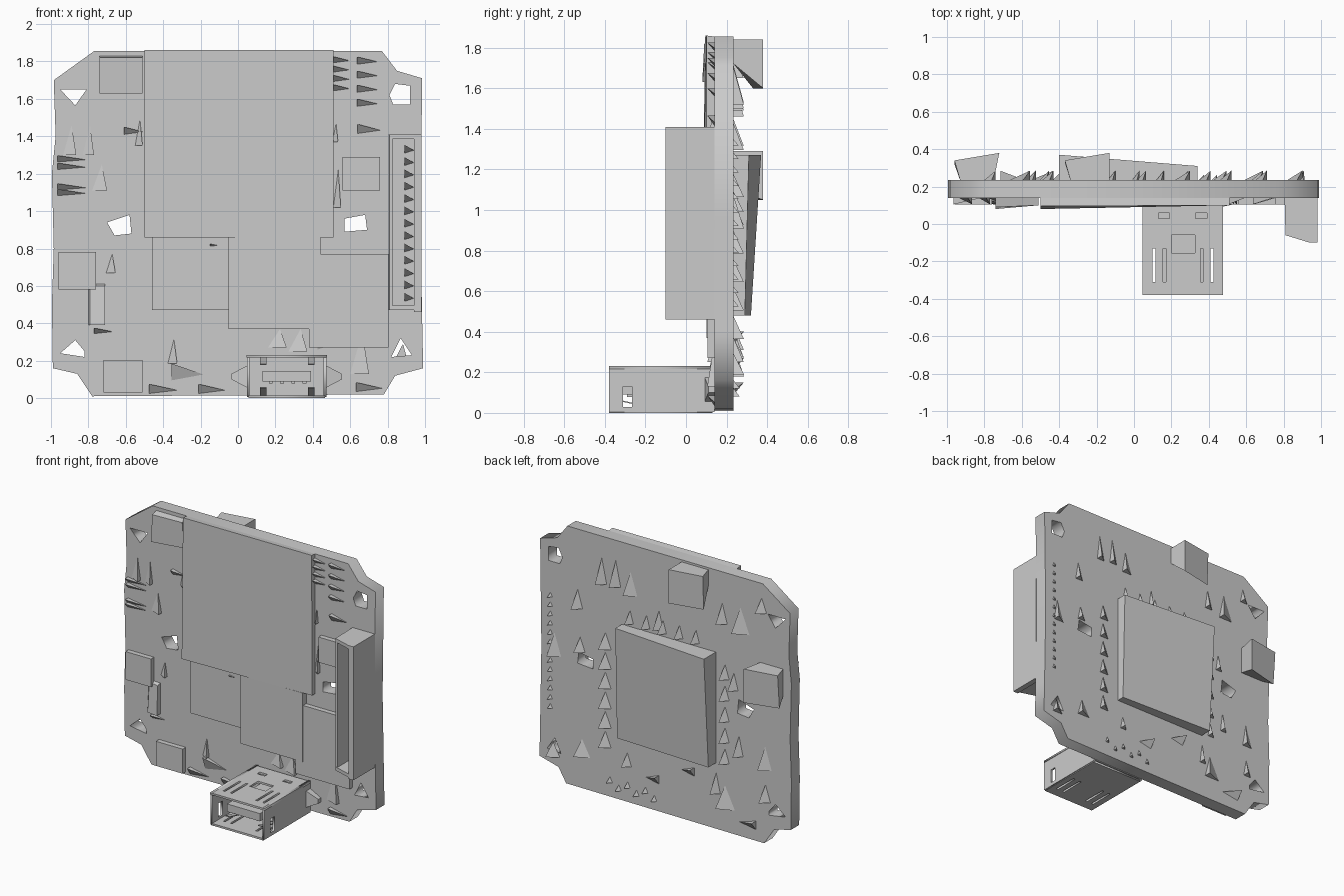
import bpy, bmesh
from math import radians

FRONT, BACK = 0.14, 0.235   # board faces in y


def add_mesh(name, verts, faces):
    me = bpy.data.meshes.new(name)
    me.from_pydata(verts, [], faces)
    bm = bmesh.new()
    bm.from_mesh(me)
    bmesh.ops.recalc_face_normals(bm, faces=bm.faces[:])
    bm.to_mesh(me)
    bm.free()
    ob = bpy.data.objects.new(name, me)
    bpy.context.collection.objects.link(ob)
    return ob


HEX = [(0, 1, 2, 3), (4, 5, 6, 7), (0, 1, 5, 4), (1, 2, 6, 5), (2, 3, 7, 6), (3, 0, 4, 7)]


def rect(x0, x1, z0, z1, ys):
    # corners in order; ys is one depth or four depths
    ys = ys if isinstance(ys, (list, tuple)) else [ys] * 4
    return [(x, y, z) for (x, z), y in zip([(x0, z0), (x1, z0), (x1, z1), (x0, z1)], ys)]


def block(name, base, top):
    return add_mesh(name, base + top, HEX)


def box(name, x0, x1, y0, y1, z0, z1):
    return block(name, rect(x0, x1, z0, z1, y0), rect(x0, x1, z0, z1, y1))


def plate(name, outline, holes, thick, loc, rot=(0, 0, 0)):
    # flat plate with cut-outs, from a filled 2D curve
    cu = bpy.data.curves.new(name, 'CURVE')
    cu.dimensions, cu.fill_mode, cu.extrude = '2D', 'BOTH', thick / 2
    for pts in [outline] + holes:
        sp = cu.splines.new('POLY')
        sp.points.add(len(pts) - 1)
        for p, c in zip(sp.points, pts):
            p.co = (c[0], c[1], 0, 1)
        sp.use_cyclic_u = True
    tmp = bpy.data.objects.new(name + "_curve", cu)
    bpy.context.collection.objects.link(tmp)
    dg = bpy.context.evaluated_depsgraph_get()
    me = bpy.data.meshes.new_from_object(tmp.evaluated_get(dg))
    bpy.data.objects.remove(tmp)
    ob = bpy.data.objects.new(name, me)
    ob.location = loc
    ob.rotation_euler = [radians(a) for a in rot]
    bpy.context.collection.objects.link(ob)
    return ob


def square(x0, x1, y0, y1):
    return [(x0, y0), (x1, y0), (x1, y1), (x0, y1)]


def shards(name, items, y0, lift):
    # small faceted components: pointed wedges lying on the board
    verts, faces = [], []
    for x, z, w, h in items:
        w2, h2 = w / 2, h / 2
        if h >= w:
            pts = [(x - w2, z - h2), (x + w2, z - h2), (x + w2 * .3, z + h2)]
            top = (x + w2, z - h2)
        else:
            pts = [(x - w2, z - h2), (x - w2, z + h2), (x + w2, z - h2 * .3)]
            top = (x - w2, z + h2)
        n = len(verts)
        verts += [(a, y0, b) for a, b in pts] + [(top[0], y0 + lift, top[1])]
        faces += [(n, n + 1, n + 2), (n, n + 1, n + 3), (n + 1, n + 2, n + 3), (n + 2, n, n + 3)]
    return add_mesh(name, verts, faces)


# circuit board with mounting holes
outline = [(-.78, .01), (.78, .02), (.84, .12), (.99, .16), (.985, .4), (.975, .95), (.985, 1.71),
           (.85, 1.75), (.77, 1.855), (-.77, 1.855), (-.985, 1.7), (-.975, 1.4), (-.995, 1.2),
           (-.985, .8), (-.995, .5), (-.99, .16), (-.86, .13)]
holes = [[(-.95, 1.65), (-.81, 1.65), (-.87, 1.565)],
         [(-.95, .24), (-.82, .22), (-.82, .25), (-.87, .31)],
         [(.81, 1.62), (.84, 1.68), (.92, 1.67), (.92, 1.57), (.83, 1.57)],
         [(.87, .32), (.93, .23), (.82, .22)],
         [(-.70, .94), (-.58, .98), (-.57, .88), (-.66, .87)],
         [(.57, .96), (.68, .98), (.69, .9), (.57, .89)]]
plate("circuit_board", outline, holes, BACK - FRONT, (0, (FRONT + BACK) / 2, 0), (90, 0, 0))

# flat chips on the front
block("main_module", rect(-.5, .51, .86, 1.855, FRONT), rect(-.5, .51, .86, 1.86, [.08, .105, .10, .095]))
for i, (x0, x1, z0, z1, y) in enumerate([(-.46, -.05, .47, .86, .12), (-.05, .44, .37, .86, .10),
                                         (.38, .805, .27, .77, .105)]):
    box(f"front_chip_{i}", x0, x1, y, FRONT, z0, z1)
for i, (x0, x1, z0, z1) in enumerate([(-.96, -.76, .58, .78), (-.72, -.51, .03, .205),
                                      (.56, .76, 1.11, 1.29)]):
    box(f"small_chip_{i}", x0, x1, .105, FRONT, z0, z1)
block("slanted_part", rect(-.80, -.71, .39, .61, FRONT), rect(-.79, -.71, .39, .60, [.11, .10, .11, .13]))
block("corner_part", rect(-.74, -.51, 1.65, 1.83, FRONT), rect(-.74, -.51, 1.63, 1.82, [.08, .12, .10, .09]))

# small front components
front = [(-.90, 1.38, .07, .16), (-.80, 1.38, .06, .16), (-.53, 1.42, .04, .14), (-.74, 1.18, .08, .14),
         (-.68, .72, .05, .1), (-.35, .25, .05, .13), (.32, .31, .1, .12), (.21, .32, .1, .1),
         (.65, .24, .1, .22), (.48, .31, .11, .1), (.52, 1.42, .03, .1), (.53, 1.12, .04, .2),
         (-.72, .36, .1, .03), (-.4, .05, .15, .05), (-.14, .05, .14, .05), (-.56, 1.43, .1, .04),
         (-.1, .81, .1, .03), (.7, 1.44, .12, .05), (.7, .06, .14, .05), (-.27, .14, .17, .09)]
front += [(.55, 1.66 + .05 * i, .09, .035) for i in range(4)]
front += [(.69, 1.58 + .075 * i, .11, .04) for i in range(4)]
front += [(-.89, z, .15, .035) for z in (1.28, 1.24, 1.13, 1.10)]
shards("front_components", front, FRONT, -.035)

# back processor with sloping top, and two power inductors
block("back_chip", rect(-.40, .34, .48, 1.27, BACK), rect(-.40, .34, .48, 1.27, [.32, .29, .31, .37]))
block("inductor_top", rect(-.34, -.13, 1.72, 1.84, BACK), rect(-.37, -.13, 1.6, 1.84, [.33, .38, .38, .34]))
block("inductor_side", rect(-.93, -.75, 1.10, 1.29, BACK), rect(-.96, -.72, 1.05, 1.29, [.32, .38, .38, .34]))

# small back components
back = [(.49, 1.61, .06, .18), (.38, 1.62, .06, .18), (.26, 1.58, .08, .16), (.04, 1.38, .05, .13),
        (-.46, 1.56, .06, .14), (-.61, 1.55, .11, .18), (-.77, 1.7, .06, .1), (.68, 1.36, .06, .13),
        (.86, .99, .08, .16), (.66, 1.04, .06, .1), (.64, .31, .1, .12), (.87, .24, .08, .1),
        (.29, .32, .05, .09), (-.18, .37, .1, .06), (-.59, .65, .05, .14), (-.8, .62, .08, .16),
        (-.49, .26, .12, .16), (-.8, .37, .06, .12), (-.41, .34, .05, .14), (-.55, 1.1, .05, .12),
        (.1, .24, .1, .06), (-.65, .12, .13, .06)]
back += [(.46, .42 + .14 * i, .07, .11) for i in range(6)]
back += [(-.48, .55 + .15 * i, .05, .1) for i in range(5)]
back += [(-.25 + .13 * i, 1.34, .04, .09) for i in range(5)]
shards("back_components", back, BACK, .05)

# side header: open-fronted socket with a row of pins
box("header_right_wall", .94, .98, -.10, FRONT, .46, 1.41)
block("header_left_wall", rect(.805, .825, .48, 1.41, FRONT), rect(.81, .825, .49, 1.40, -.06))
block("header_top", rect(.805, .94, 1.385, 1.41, FRONT), rect(.81, .94, 1.385, 1.41, [-.06, -.1, -.1, -.06]))
block("header_bottom", rect(.805, .94, .47, .495, FRONT), rect(.81, .94, .47, .495, [-.06, -.1, -.1, -.06]))
box("header_floor", .82, .95, .11, FRONT, .48, 1.40)
pins = [.54 + .066 * i for i in range(13)]
shards("header_pins", [(.915, z, .05, .045) for z in pins], .11, -.12)
shards("header_solder", [(.9, z, .025, .03) for z in pins], BACK, .025)

# plug socket: thin metal shell with spring cut-outs
T = .014
springs = [square(.10, .115, -.31, -.13), square(.155, .17, -.31, -.13),
           square(.355, .37, -.31, -.13), square(.41, .425, -.31, -.13)]
windows = springs + [square(.20, .325, -.155, -.06), square(.13, .19, .03, .06), square(.33, .39, .03, .06)]
plate("socket_top", square(.045, .475, -.38, .13), windows, T, (0, 0, .223))
plate("socket_bottom", square(.055, .465, -.38, .13), springs, T, (0, 0, .007))
for side, x in (("left", .055), ("right", .465)):
    plate(f"socket_{side}_wall", square(-.38, FRONT, .005, .23), [square(-.31, -.265, .03, .13)],
          T, (x, 0, 0), (90, 0, 90))
box("socket_back", .055, .465, .07, FRONT, .012, .22)

# tongue, contacts and bent springs inside the socket
box("socket_tongue", .13, .39, -.31, .08, .09, .145)
for i in range(4):
    x = .165 + .06 * i
    box(f"socket_contact_{i}", x, x + .02, -.29, .05, .078, .09)
for x in (.118, .373):
    for z, dz in ((.216, -.04), (.014, .04)):
        block("socket_spring", [(x, -.13, z), (x + .035, -.13, z), (x + .035, -.31, z + dz), (x, -.31, z + dz)],
              [(x, -.13, z + .006), (x + .035, -.13, z + .006),
               (x + .035, -.31, z + dz + .006), (x, -.31, z + dz + .006)])

# anchor feet beside the socket and solder points behind it
for side, s in (("left", -1), ("right", 1)):
    a, b = .26 + s * .20, .26 + s * .295
    block(f"socket_foot_{side}", [(a, FRONT, .05), (b, FRONT, .10), (b, FRONT, .13), (a, FRONT, .18)],
          [(a, .09, .05), (b, .11, .10), (b, .11, .13), (a, .09, .18)])
shards("socket_solder", [(.08 + .07 * i, .10 + .04 * (i % 2), .03, .04) for i in range(6)], BACK, .03)
